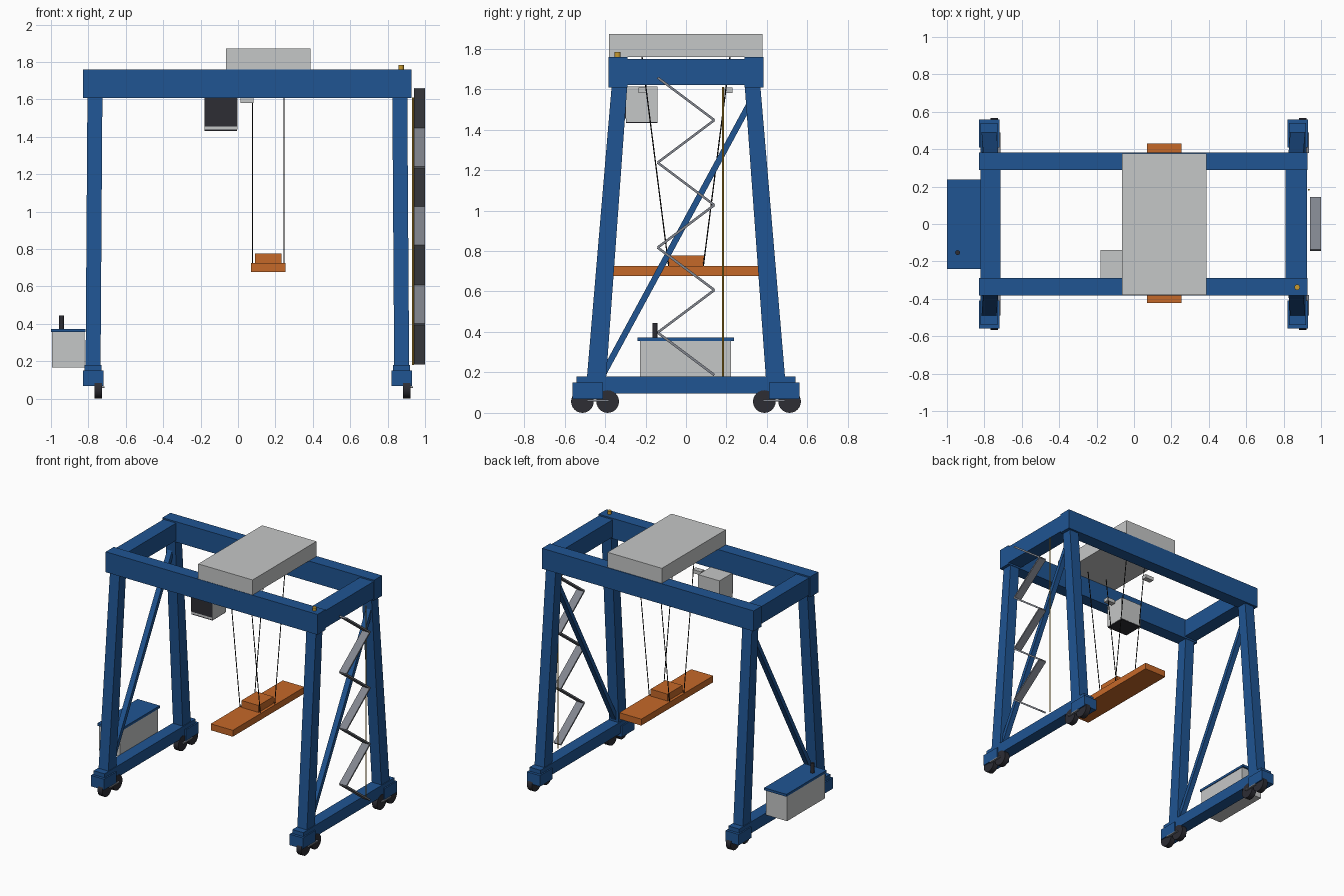
import bpy
import bmesh
import math
from mathutils import Vector

old = bpy.data.objects.get("Cube")
if old:
    bpy.data.objects.remove(old, do_unlink=True)


def material(name, r, g, b):
    m = bpy.data.materials.new(name)
    m.use_nodes = True
    m.diffuse_color = (r, g, b, 1)
    m.node_tree.nodes["Principled BSDF"].inputs["Base Color"].default_value = (r, g, b, 1)
    return m


blue = material("blue paint", 0.014, 0.09, 0.29)
light = material("light grey", 0.56, 0.57, 0.57)
orange = material("orange paint", 0.56, 0.14, 0.022)
dark = material("dark rubber and glass", 0.026, 0.026, 0.034)
steel = material("stair steel", 0.22, 0.235, 0.27)
amber = material("amber", 0.57, 0.32, 0.03)
black = material("black cable", 0.008, 0.008, 0.008)


def loft(name, mat, low, z0, high, z1):
    """Solid between two rectangles (x0, x1, y0, y1)."""
    bm = bmesh.new()
    rings = []
    for (x0, x1, y0, y1), z in ((low, z0), (high, z1)):
        rings.append([bm.verts.new((x, y, z))
                      for x, y in ((x0, y0), (x1, y0), (x1, y1), (x0, y1))])
    a, b = rings
    bm.faces.new(a)
    bm.faces.new(b)
    for i in range(4):
        j = (i + 1) % 4
        bm.faces.new((a[i], a[j], b[j], b[i]))
    bmesh.ops.recalc_face_normals(bm, faces=bm.faces)
    mesh = bpy.data.meshes.new(name)
    bm.to_mesh(mesh)
    bm.free()
    mesh.materials.append(mat)
    ob = bpy.data.objects.new(name, mesh)
    bpy.context.collection.objects.link(ob)
    return ob


def box(name, mat, x0, x1, y0, y1, z0, z1):
    return loft(name, mat, (x0, x1, y0, y1), z0, (x0, x1, y0, y1), z1)


def bar(name, mat, start, end, width, depth):
    """Flat bar between two points of one x plane, width along x."""
    start, end = Vector(start), Vector(end)
    d = end - start
    w, t = width / 2, depth / 2
    ob = box(name, mat, -w, w, -t, t, 0, d.length)
    ob.location = start
    ob.rotation_euler.x = math.atan2(-d.y, d.z)
    return ob


def rod(name, mat, start, end, radius, sides=24):
    start, end = Vector(start), Vector(end)
    d = end - start
    bpy.ops.mesh.primitive_cylinder_add(vertices=sides, radius=radius, depth=d.length,
                                        location=(start + end) / 2)
    ob = bpy.context.object
    ob.name = name
    ob.rotation_euler = d.to_track_quat("Z", "Y").to_euler()
    ob.data.materials.append(mat)
    bpy.ops.object.shade_smooth_by_angle(angle=math.radians(35))
    return ob


# Portal frames: sills, bogies, wheels, tapered legs, braces and cross beams
for side, cx, lean in (("right", -0.775, 0.01), ("left", 0.875, -0.01)):
    box(side + "_sill", blue, cx - 0.045, cx + 0.045, -0.54, 0.54, 0.095, 0.18)
    box(side + "_cross_beam", blue, cx - 0.055 + lean, cx + 0.055 + lean / 2,
        -0.3, 0.3, 1.62, 1.75)
    bar(side + "_brace", blue, (cx, -0.405, 0.2), (cx + lean, 0.31, 1.52), 0.04, 0.03)
    for end, s in (("front", -1), ("back", 1)):
        tag = side + "_" + end
        ya, yb = sorted((s * 0.41, s * 0.56))
        box(tag + "_bogie", blue, cx - 0.055, cx + 0.055, ya, yb, 0.068, 0.15)
        la, lb = sorted((s * 0.395, s * 0.49))
        ta, tb = sorted((s * 0.29, s * 0.367))
        loft(tag + "_leg", blue, (cx - 0.04, cx + 0.04, la, lb), 0.17,
             (cx - 0.04 + lean, cx + 0.04 + lean, ta, tb), 1.62)
        for n, y in (("inner", 0.387), ("outer", 0.512)):
            rod(tag + "_" + n + "_wheel", dark, (cx + 0.007, s * y, 0.056),
                (cx + 0.047, s * y, 0.056), 0.056)
        pa, pb = sorted((s * 0.38, s * 0.49))
        box(tag + "_axle_link", steel, cx + 0.01, cx + 0.06, pa, pb, 0.057, 0.066)

# Main girders
for end, s in (("front", -1), ("back", 1)):
    ya, yb = sorted((s * 0.288, s * 0.383))
    box(end + "_girder", blue, -0.83, 0.928, ya, yb, 1.607, 1.76)

# Trolley, sheaves and operator cab
box("trolley", light, -0.064, 0.387, -0.38, 0.378, 1.76, 1.873)
for end, y in (("front", -0.215), ("back", 0.21)):
    box(end + "_sheave_block", light, 0.013, 0.083, y - 0.02, y + 0.02, 1.58, 1.607)
box("cab", light, -0.18, -0.003, -0.297, -0.14, 1.438, 1.612)
box("cab_windscreen", dark, -0.178, -0.006, -0.302, -0.296, 1.455, 1.608)
box("cab_floor", dark, -0.178, -0.005, -0.297, -0.142, 1.432, 1.439)

# Hoist ropes and spreader
for x in (0.077, 0.245):
    for s in (-1, 1):
        rod("hoist_rope", black, (x, s * 0.085, 0.72), (x, s * 0.218, 1.765), 0.003, 8)
box("spreader", orange, 0.07, 0.253, -0.423, 0.43, 0.677, 0.725)
box("spreader_headblock", orange, 0.09, 0.232, -0.087, 0.089, 0.725, 0.777)

# Power unit on the right sill
box("power_unit", light, -0.995, -0.82, -0.228, 0.223, 0.165, 0.357)
box("power_unit_lid", blue, -1.0, -0.815, -0.24, 0.237, 0.355, 0.373)
rod("exhaust", dark, (-0.943, -0.153, 0.37), (-0.943, -0.153, 0.445), 0.013, 16)

# Zigzag stairs on the left frame
flights, rise = 7, 0.21
for i in range(flights):
    s = 1 if i % 2 == 0 else -1
    z = 0.187 + i * rise
    bar("stair_flight", steel, (0.97, s * 0.14, z), (0.97, -s * 0.14, z + rise), 0.06, 0.012)

# Vertical conduit and warning beacon
rod("conduit", amber, (0.935, 0.183, 0.18), (0.935, 0.183, 1.61), 0.005, 10)
rod("beacon", amber, (0.872, -0.338, 1.755), (0.872, -0.338, 1.783), 0.015, 16)
